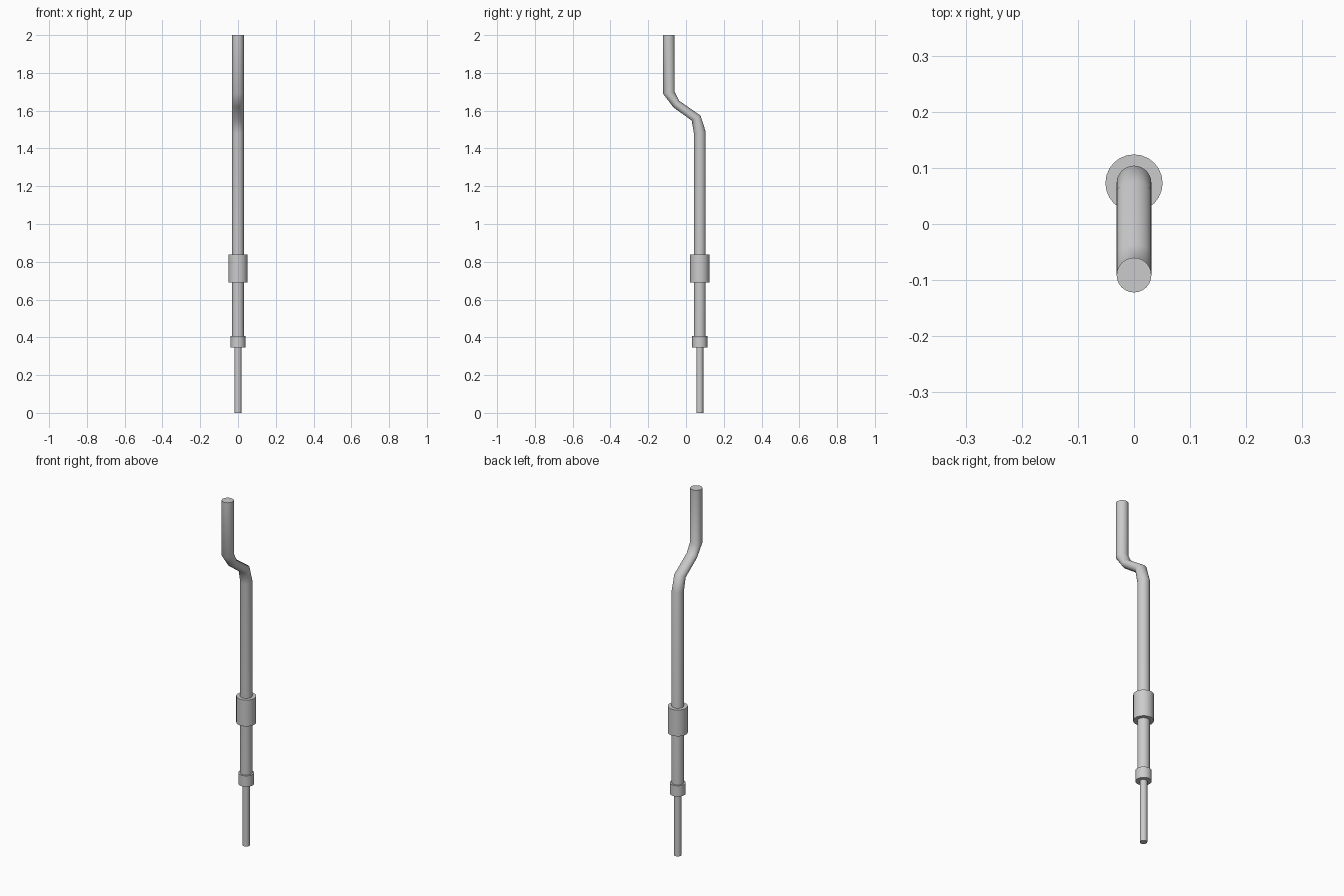
import bpy, bmesh, math

if "Cube" in bpy.data.objects:
    bpy.data.objects.remove(bpy.data.objects["Cube"])

SIDES = 24
AXIS_Y = 0.073          # centre line of the lower, straight part


def loft(name, rings, rx):
    """Tube through rings; each ring is its (front, back) point pair in the YZ plane."""
    bm = bmesh.new()
    loops = []
    for (y0, z0), (y1, z1) in rings:
        loop = []
        for i in range(SIDES):
            a = 2 * math.pi * i / SIDES
            t = 0.5 + 0.5 * math.sin(a)
            loop.append(bm.verts.new((rx * math.cos(a),
                                      y0 + (y1 - y0) * t,
                                      z0 + (z1 - z0) * t)))
        loops.append(loop)
    for lo, hi in zip(loops, loops[1:]):
        for i in range(SIDES):
            j = (i + 1) % SIDES
            bm.faces.new((lo[i], lo[j], hi[j], hi[i]))
    bm.faces.new(loops[0][::-1])
    bm.faces.new(loops[-1])
    bmesh.ops.recalc_face_normals(bm, faces=bm.faces)
    mesh = bpy.data.meshes.new(name)
    bm.to_mesh(mesh)
    bm.free()
    ob = bpy.data.objects.new(name, mesh)
    bpy.context.collection.objects.link(ob)
    bpy.ops.object.select_all(action='DESELECT')
    ob.select_set(True)
    bpy.context.view_layer.objects.active = ob
    bpy.ops.object.shade_smooth_by_angle(angle=math.radians(50))
    return ob


def level(y, z, r):
    return ((y - r, z), (y + r, z))


def cylinder(name, r, z0, z1):
    return loft(name, [level(AXIS_Y, z0, r), level(AXIS_Y, z1, r)], r)


# Thin rod and the two collars
cylinder("lower_rod", 0.0185, 0.0, 0.37)
cylinder("small_collar", 0.040, 0.346, 0.407)
cylinder("large_collar", 0.051, 0.69, 0.838)

# Main pipe with its offset bend, slightly pinched along the slanted run
R = 0.031
loft("bent_pipe", [
    level(AXIS_Y, 0.36, R),
    ((0.042, 1.479), (0.104, 1.489)),
    ((0.030, 1.548), (0.077, 1.574)),
    ((-0.066, 1.617), (-0.037, 1.653)),
    ((-0.122, 1.690), (-0.060, 1.700)),
    level(-0.091, 2.0, R),
], R)
